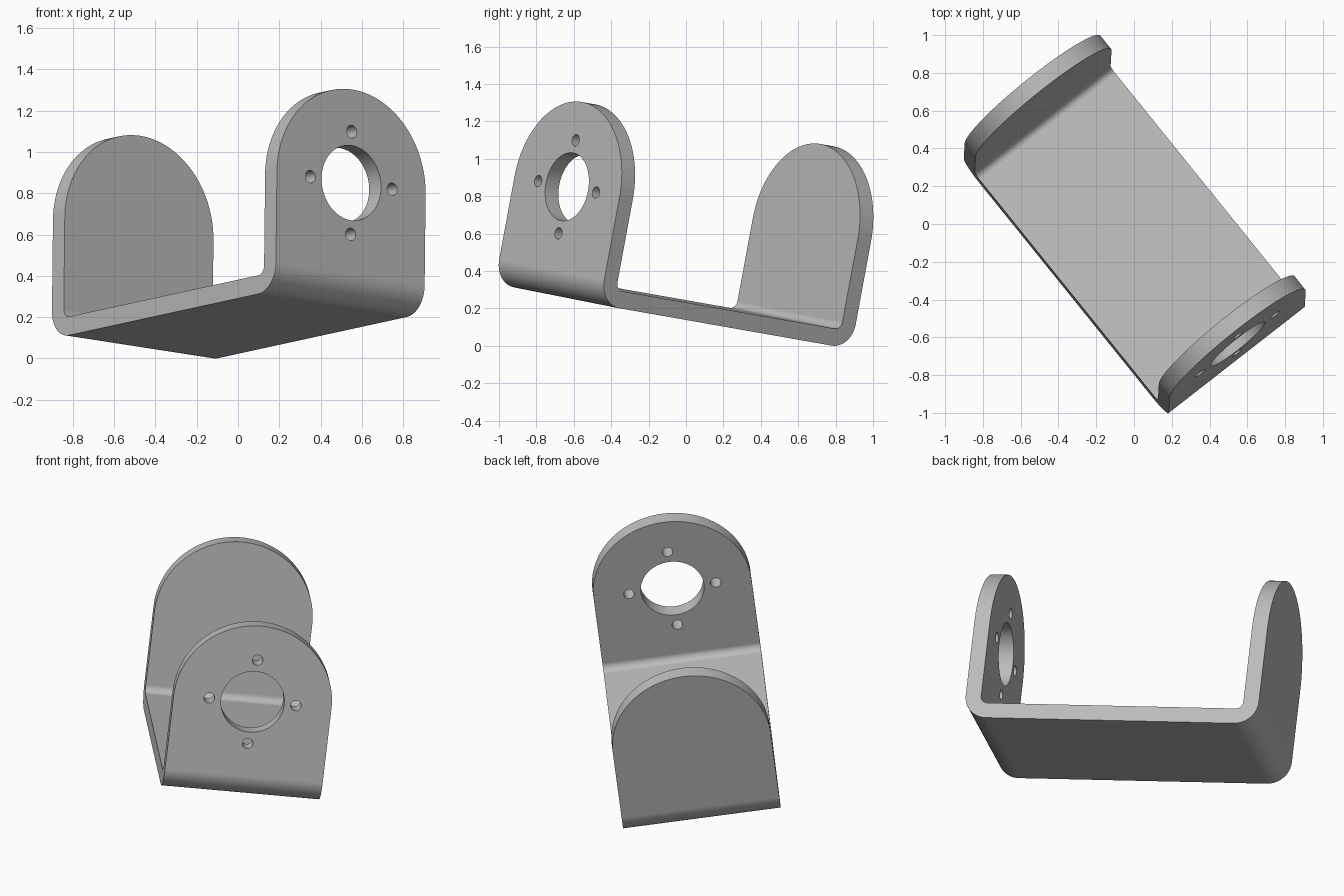
import bpy, bmesh, math
from mathutils import Matrix, Vector

old = bpy.data.objects.get("Cube")
if old:
    bpy.data.objects.remove(old, do_unlink=True)

HALF_LEN, HALF_WIDTH, THICK = 0.872, 0.46, 0.092
BEND, HOLE_HEIGHT = 0.135, 0.585
BORE, BOLT, BOLT_CIRCLE = 0.184, 0.031, 0.253

# Tilted frame of the bracket: length, width and up directions
along = Vector((0.622, -0.771, 0.1356)).normalized()
up = Vector((0.0107, 0.1815, 0.983))
up = (up - along * up.dot(along)).normalized()
across = up.cross(along)
frame = Matrix((along, across, up)).transposed().to_4x4()
frame.translation = (0, -0.07, 0.157)

steel = bpy.data.materials.new("grey steel")
steel.use_nodes = True
grey = (0.5, 0.5, 0.5, 1)
steel.diffuse_color = grey
steel.node_tree.nodes["Principled BSDF"].inputs["Base Color"].default_value = grey


def arc(cx, cy, r, start, end, steps):
    angles = [math.radians(start + (end - start) * i / steps) for i in range(steps + 1)]
    return [(cx + r * math.cos(a), cy + r * math.sin(a)) for a in angles]


def prism(name, outline, place, low, high):
    """Extrude a 2D outline between two depths; place maps (a, b, depth) to 3D."""
    bm = bmesh.new()
    face = bm.faces.new([bm.verts.new(place(a, b, low)) for a, b in outline])
    ext = bmesh.ops.extrude_face_region(bm, geom=[face])
    shift = Vector(place(0, 0, high)) - Vector(place(0, 0, low))
    moved = [g for g in ext["geom"] if isinstance(g, bmesh.types.BMVert)]
    bmesh.ops.translate(bm, verts=moved, vec=shift)
    bmesh.ops.recalc_face_normals(bm, faces=bm.faces)
    mesh = bpy.data.meshes.new(name)
    bm.to_mesh(mesh)
    bm.free()
    mesh.materials.append(steel)
    obj = bpy.data.objects.new(name, mesh)
    bpy.context.collection.objects.link(obj)
    return obj


def cut(target, cutter, operation):
    cutter.hide_render = True
    mod = target.modifiers.new("cut", "BOOLEAN")
    mod.operation, mod.solver, mod.object = operation, "EXACT", cutter
    bpy.ops.object.modifier_apply(modifier=mod.name)
    bpy.data.objects.remove(cutter, do_unlink=True)


def side_on(a, b, depth):
    return (a, depth, b)


def end_on(a, b, depth):
    return (depth, a, b)


# Folded strip: base with two upright flanges and rounded bends
top = HOLE_HEIGHT + HALF_WIDTH + 0.1
bend_x = HALF_LEN - BEND
inner = BEND - THICK
profile = [(-HALF_LEN, top)] + arc(-bend_x, BEND, BEND, 180, 270, 12)
profile += arc(bend_x, BEND, BEND, 270, 360, 12) + [(HALF_LEN, top), (HALF_LEN - THICK, top)]
profile += arc(bend_x, BEND, inner, 360, 270, 12)
profile += arc(-bend_x, BEND, inner, 270, 180, 12) + [(THICK - HALF_LEN, top)]
bracket = prism("bracket", profile, side_on, -HALF_WIDTH, HALF_WIDTH)
bpy.context.view_layer.objects.active = bracket
bracket.select_set(True)

# Round tops of both flanges
wide = HALF_WIDTH + 0.2
low_z = HOLE_HEIGHT
mask = arc(0, low_z, HALF_WIDTH, 0, 180, 64)
mask = [(wide, low_z)] + mask + [(-wide, low_z), (-wide, 2), (wide, 2)]
cut(bracket, prism("top_trim", mask, end_on, -1.5, 1.5), "DIFFERENCE")

# Bore and four bolt holes in the front flange
holes = [(0, 0, BORE, 64)]
for i in range(4):
    a = i * math.pi / 2
    holes.append((BOLT_CIRCLE * math.cos(a), BOLT_CIRCLE * math.sin(a), BOLT, 24))
for y, z, r, sides in holes:
    ring = arc(y, HOLE_HEIGHT + z, r, 0, 360, sides)[:-1]
    cut(bracket, prism("hole_cutter", ring, end_on, 0.5, 1.2), "DIFFERENCE")

bracket.matrix_world = frame
bpy.ops.object.shade_smooth_by_angle(angle=math.radians(30))
bracket.modifiers.new("even_normals", "WEIGHTED_NORMAL").keep_sharp = True
